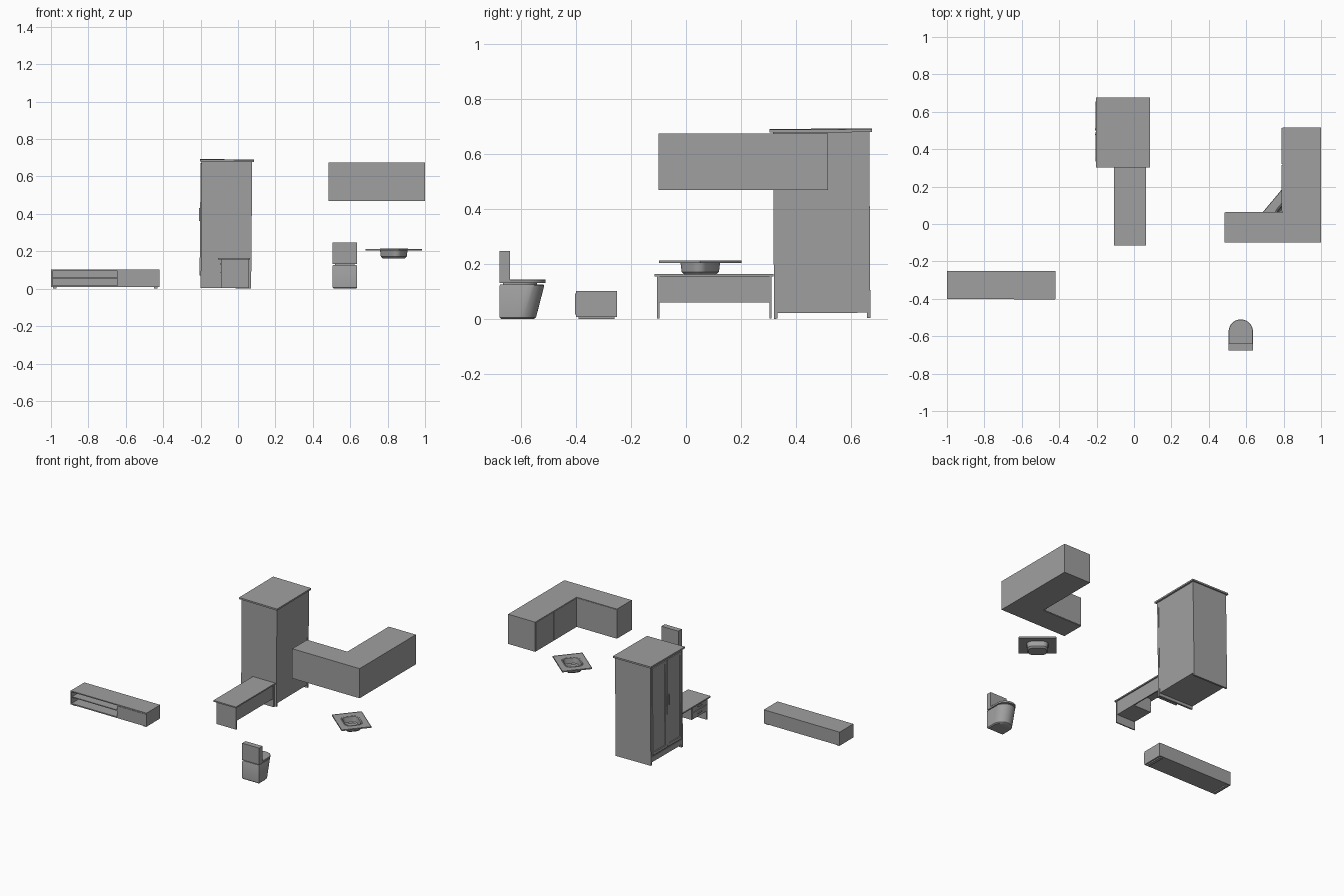
import bpy, bmesh, math
from mathutils import Matrix, Vector

cube = bpy.data.objects.get("Cube")
if cube:
    bpy.data.objects.remove(cube, do_unlink=True)

grey = bpy.data.materials.new("plain grey")
grey.use_nodes = True
COLOUR = (0.35, 0.35, 0.35, 1)
grey.diffuse_color = COLOUR
grey.node_tree.nodes["Principled BSDF"].inputs["Base Color"].default_value = COLOUR


def finish(name, bm, smooth=False):
    bmesh.ops.recalc_face_normals(bm, faces=bm.faces)
    me = bpy.data.meshes.new(name)
    bm.to_mesh(me)
    bm.free()
    me.materials.append(grey)
    ob = bpy.data.objects.new(name, me)
    bpy.context.collection.objects.link(ob)
    if smooth:
        bpy.ops.object.select_all(action='DESELECT')
        ob.select_set(True)
        bpy.context.view_layer.objects.active = ob
        bpy.ops.object.shade_smooth_by_angle(angle=math.radians(35))
    return ob


def box(name, x, y, z):
    """Box from (low, high) ranges on each axis."""
    bm = bmesh.new()
    bmesh.ops.create_cube(bm, size=1)
    for v in bm.verts:
        v.co = [r[0] + (c + 0.5) * (r[1] - r[0]) for c, r in zip(v.co, (x, y, z))]
    return finish(name, bm)


def prism(name, outline, z):
    bm = bmesh.new()
    f = bm.faces.new([bm.verts.new((p[0], p[1], z[0])) for p in outline])
    top = bmesh.ops.extrude_face_region(bm, geom=[f])["geom"]
    bmesh.ops.translate(bm, vec=(0, 0, z[1] - z[0]),
                        verts=[g for g in top if isinstance(g, bmesh.types.BMVert)])
    return finish(name, bm)


def loft(name, loops, smooth=True):
    """Skin equal-length loops in order, capping both ends."""
    bm = bmesh.new()
    rings = [[bm.verts.new(p) for p in loop] for loop in loops]
    n = len(rings[0])
    for a, b in zip(rings, rings[1:]):
        for i in range(n):
            j = (i + 1) % n
            bm.faces.new((a[i], a[j], b[j], b[i]))
    bm.faces.new(rings[0])
    bm.faces.new(rings[-1])
    return finish(name, bm, smooth)


# Low media unit: open shelves on one side, closed door on the other
L, R, MID, F, B = -1.0, -0.42, -0.645, -0.4, -0.25
T = 0.007
box("media_unit_top", (L, R), (F, B), (0.095, 0.102))
box("media_unit_bottom", (L, R), (F, B), (0.008, 0.016))
box("media_unit_back", (L, R), (B - T, B), (0.008, 0.1))
box("media_unit_side", (L, L + T), (F, B), (0.008, 0.1))
box("media_unit_cupboard", (MID, R), (F, B), (0.008, 0.1))
box("media_unit_shelf", (L, MID), (F + 0.005, B), (0.055, 0.061))
box("media_unit_door", (MID + 0.004, R - 0.002), (F - 0.003, F), (0.018, 0.094))
for i, x in enumerate((L + 0.01, R - 0.03)):
    box(f"media_unit_foot_{i}", (x, x + 0.02), (F + 0.01, B - 0.01), (0, 0.01))

# Desk with drawers opening to the side
box("desk_top", (-0.108, 0.064), (-0.115, 0.317), (0.156, 0.165))
for name, y in (("front", -0.105), ("back", 0.303)):
    box(f"desk_{name}_panel", (-0.09, 0.06), (y, y + 0.008), (0.003, 0.157))
box("desk_modesty_panel", (0.048, 0.056), (-0.1, 0.305), (0.06, 0.157))
box("desk_drawer_box", (-0.085, 0.05), (-0.098, 0.06), (0.06, 0.157))
for i in range(2):
    z = 0.063 + i * 0.047
    box(f"desk_drawer_{i}", (-0.09, -0.085), (-0.094, 0.057), (z, z + 0.043))
    box(f"desk_drawer_handle_{i}", (-0.097, -0.09), (-0.04, 0.003), (z + 0.02, z + 0.025))

# Wardrobe with two framed doors
Y0, Y1 = 0.32, 0.67
parts = [
    box("wardrobe_body", (-0.197, 0.068), (Y0, Y1), (0.024, 0.68)),
    box("wardrobe_cornice", (-0.21, 0.08), (Y0 - 0.013, Y1 + 0.01), (0.68, 0.691)),
    box("wardrobe_plinth", (-0.2, -0.197), (Y0, Y1), (0.024, 0.06)),
]
for i, y in enumerate((Y0, Y1 - 0.013)):
    parts.append(box(f"wardrobe_end_panel_{i}", (-0.2, 0.07), (y, y + 0.013), (0.004, 0.68)))
centre = (Y0 + Y1) / 2
for i, (a, b) in enumerate(((Y0 + 0.015, centre - 0.002), (centre + 0.002, Y1 - 0.015))):
    bm = bmesh.new()
    bmesh.ops.create_cube(bm, size=1)
    for v in bm.verts:
        v.co = (-0.2 + v.co.x * 0.012, (a + b) / 2 + v.co.y * (b - a), 0.37 + v.co.z * 0.6)
    front = [f for f in bm.faces if f.calc_center_median().x < -0.204]
    bmesh.ops.inset_region(bm, faces=front, thickness=0.028, depth=0)
    bmesh.ops.inset_region(bm, faces=front, thickness=0.003, depth=-0.004)
    parts.append(finish(f"wardrobe_door_{i}", bm))
    y = centre + (i * 2 - 1) * 0.014
    parts.append(box(f"wardrobe_handle_{i}", (-0.213, -0.205), (y - 0.003, y + 0.003), (0.36, 0.43)))
# the wardrobe leans very slightly
pivot = Vector((-0.065, centre, 0))
lean = (Matrix.Translation(pivot) @ Matrix.Rotation(0.009, 4, 'Y')
        @ Matrix.Rotation(0.006, 4, 'X') @ Matrix.Translation(-pivot))
for ob in parts:
    ob.data.transform(lean)

# L-shaped wall cabinet
prism("wall_cabinet", [(0.485, -0.1), (1, -0.1), (1, 0.515), (0.793, 0.515),
                       (0.793, 0.062), (0.485, 0.062)], (0.47, 0.675))
for i, (a, b) in enumerate(((0.068, 0.315), (0.32, 0.513))):
    box(f"wall_cabinet_door_{i}", (0.789, 0.793), (a, b), (0.473, 0.672))
box("wall_cabinet_short_door", (0.488, 0.785), (0.062, 0.065), (0.473, 0.672))

# Turned sink: one skin running over the plate, down the bowl and back outside
def rounded(w, d, r, z, seg=6):
    pts = []
    for k, (sx, sy) in enumerate(((1, 1), (-1, 1), (-1, -1), (1, -1))):
        for s in range(seg + 1):
            t = math.pi / 2 * (k + s / seg)
            pts.append((sx * (w / 2 - r) + r * math.cos(t),
                        sy * (d / 2 - r) + r * math.sin(t), z))
    return pts


sink = loft("sink", [
    rounded(0.1, 0.075, 0.02, 0.17), rounded(0.115, 0.09, 0.028, 0.176),
    rounded(0.125, 0.1, 0.03, 0.211), rounded(0.137, 0.112, 0.034, 0.214),
    rounded(0.143, 0.118, 0.036, 0.211), rounded(0.232, 0.19, 0.002, 0.211),
    rounded(0.236, 0.194, 0.002, 0.213), rounded(0.236, 0.194, 0.002, 0.205),
    rounded(0.135, 0.11, 0.033, 0.205), rounded(0.128, 0.103, 0.031, 0.172),
    rounded(0.11, 0.085, 0.024, 0.162)])
sink.data.transform(Matrix.Translation((0.833, 0.052, 0)) @ Matrix.Rotation(math.radians(-40), 4, 'Z'))

# Toilet: straight back, rounded front
def u_shape(front, z, shrink=0, n=20):
    cx, back, r = 0.571, -0.677, 0.065 - shrink
    c = front - shrink - r
    arc = [(cx + r * math.cos(math.pi * i / n), c + r * math.sin(math.pi * i / n), z)
           for i in range(n + 1)]
    return [(cx + r, back + shrink, z)] + arc + [(cx - r, back + shrink, z)]


loft("toilet_bowl", [u_shape(-0.548, 0, 0.006), u_shape(-0.545, 0.006),
                     u_shape(-0.515, 0.122), u_shape(-0.515, 0.127, 0.003)])
loft("toilet_hinge_block", [u_shape(-0.53, 0.126, 0.012), u_shape(-0.53, 0.134, 0.012)])
loft("toilet_lid", [u_shape(-0.51, 0.132, 0.001), u_shape(-0.51, 0.135),
                    u_shape(-0.51, 0.143), u_shape(-0.51, 0.145, 0.002)])
box("toilet_tank", (0.506, 0.636), (-0.677, -0.64), (0.132, 0.248))
